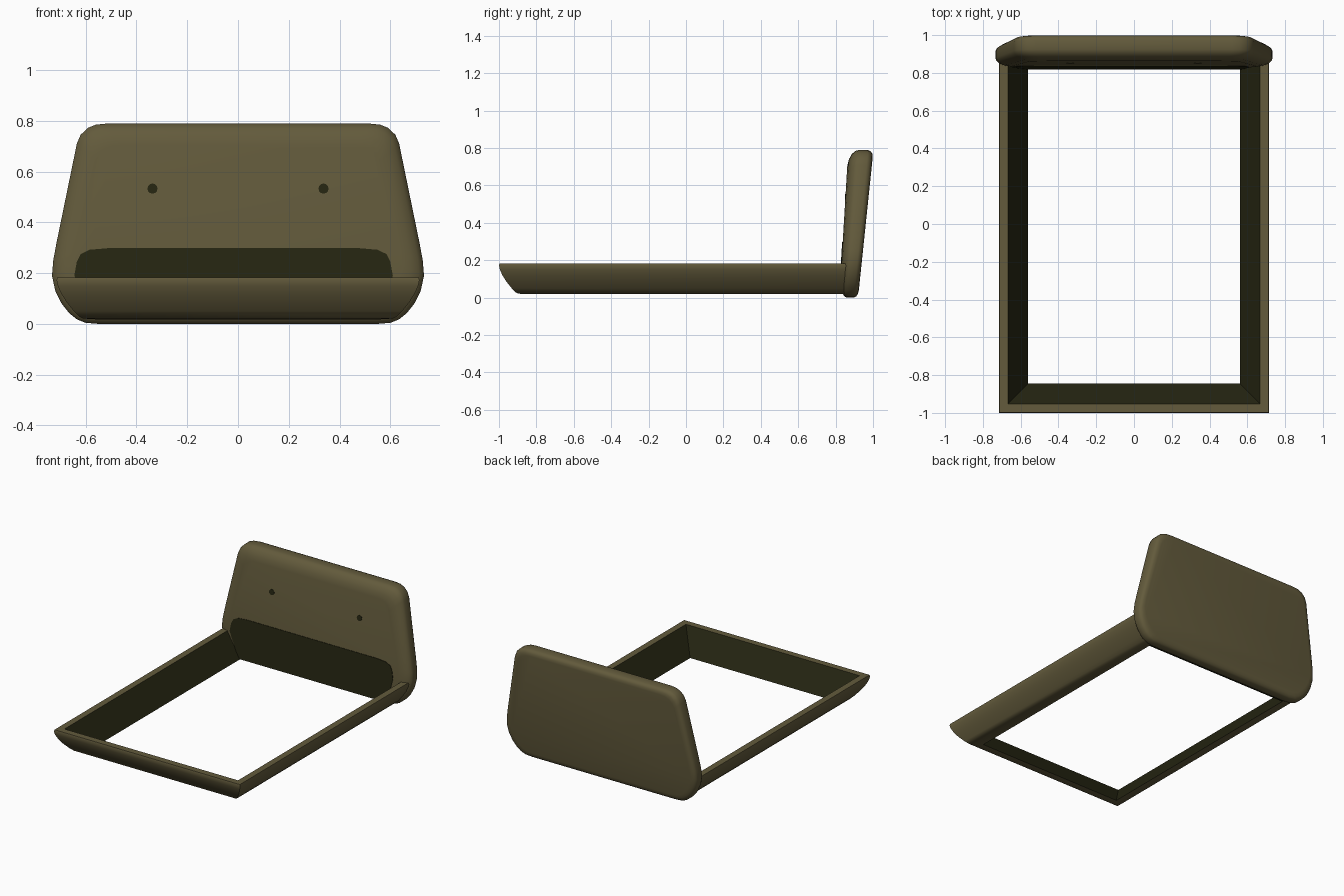
import bpy, bmesh, math

if "Cube" in bpy.data.objects:
    bpy.data.objects.remove(bpy.data.objects["Cube"])


def material(name, rgb):
    m = bpy.data.materials.new(name)
    m.diffuse_color = (*rgb, 1)
    m.use_nodes = True
    m.node_tree.nodes["Principled BSDF"].inputs["Base Color"].default_value = m.diffuse_color
    return m


olive = material("olive_fabric", (0.125, 0.104, 0.045))
dark = material("dark_olive", (0.019, 0.019, 0.006))


def finish(bm, name, mats, angle=40):
    bmesh.ops.recalc_face_normals(bm, faces=bm.faces)
    me = bpy.data.meshes.new(name)
    bm.to_mesh(me)
    bm.free()
    ob = bpy.data.objects.new(name, me)
    bpy.context.collection.objects.link(ob)
    for m in mats:
        me.materials.append(m)
    bpy.ops.object.select_all(action='DESELECT')
    ob.select_set(True)
    bpy.context.view_layer.objects.active = ob
    bpy.ops.object.shade_smooth_by_angle(angle=math.radians(angle))
    return ob


def loft(bm, rings, closed_caps=True):
    loops = [[bm.verts.new(p) for p in r] for r in rings]
    faces = []
    n = len(loops[0])
    for a, b in zip(loops, loops[1:]):
        for i in range(n):
            j = (i + 1) % n
            faces.append((i, bm.faces.new((a[i], a[j], b[j], b[i]))))
    if closed_caps:
        bm.faces.new(loops[0])
        bm.faces.new(loops[-1])
    return faces


# Headboard leans back and gets thicker towards the top
def lean(t, z):
    return 0.82 + 0.06 * z + t * (0.10 + 0.0443 * z)


half = [(0.60, 0.004), (0.635, 0.018), (0.665, 0.042), (0.695, 0.08), (0.72, 0.13),
        (0.733, 0.19), (0.728, 0.25), (0.715, 0.32), (0.635, 0.71), (0.62, 0.745),
        (0.592, 0.772), (0.56, 0.785), (0.52, 0.789)]
outline = [(0.55, 0.0)] + half
outline += [(-x, z) for x, z in reversed(outline)]

# Headboard: stacked outlines with a softly rounded front and back edge
bm = bmesh.new()
rings = []
for t, inset in [(0, 0.085), (0.05, 0.05), (0.16, 0.02), (0.3, 0.004), (0.42, 0),
                 (0.78, 0), (0.9, 0.007), (0.97, 0.02), (1, 0.038)]:
    ring = []
    for x, z in outline:
        zz = 0.395 + (z - 0.395) * (1 - inset / 0.395)
        ring.append((x * (1 - inset / 0.72), lean(t, zz), zz))
    rings.append(ring)
loft(bm, rings)
finish(bm, "headboard", [olive])

# Bed frame: slanted rail section swept round the front and both sides
section = [(0.003, 0.183), (0, 0.172), (0.005, 0.15), (0.018, 0.12), (0.04, 0.085),
           (0.068, 0.05), (0.09, 0.028), (0.105, 0.021), (0.155, 0.018), (0.048, 0.183)]
bm = bmesh.new()
W, END = 0.715, 0.865
path = [lambda d: (-(W - d), END), lambda d: (-(W - d), -1 + d),
        lambda d: ((W - d), -1 + d), lambda d: ((W - d), END)]
for i, f in loft(bm, [[(*p(d), z) for d, z in section] for p in path]):
    f.material_index = 1 if i == len(section) - 2 else 0
finish(bm, "bed_frame", [olive, dark])

# Dark lower panel on the front of the headboard, inside the frame
panel = [(0.57, 0.02), (0.61, 0.19), (0.60, 0.245), (0.585, 0.275), (0.55, 0.292), (0.48, 0.298)]
left = [(-x - (0.035 if z > 0.1 else 0), z) for x, z in reversed(panel)]
bm = bmesh.new()
loft(bm, [[(x, lean(0, z) + dy, z) for x, z in panel + left] for dy in (-0.003, 0.005)])
finish(bm, "lower_panel", [dark])

# Tufting buttons
for side in (-1, 1):
    bm = bmesh.new()
    angles = [k * math.tau / 12 for k in range(12)]
    loft(bm, [[(side * 0.337 + 0.02 * math.cos(a), lean(0, 0.533 + 0.02 * math.sin(a)) + dy,
                0.533 + 0.02 * math.sin(a)) for a in angles] for dy in (-0.002, 0.005)])
    finish(bm, "tuft_button", [dark])
